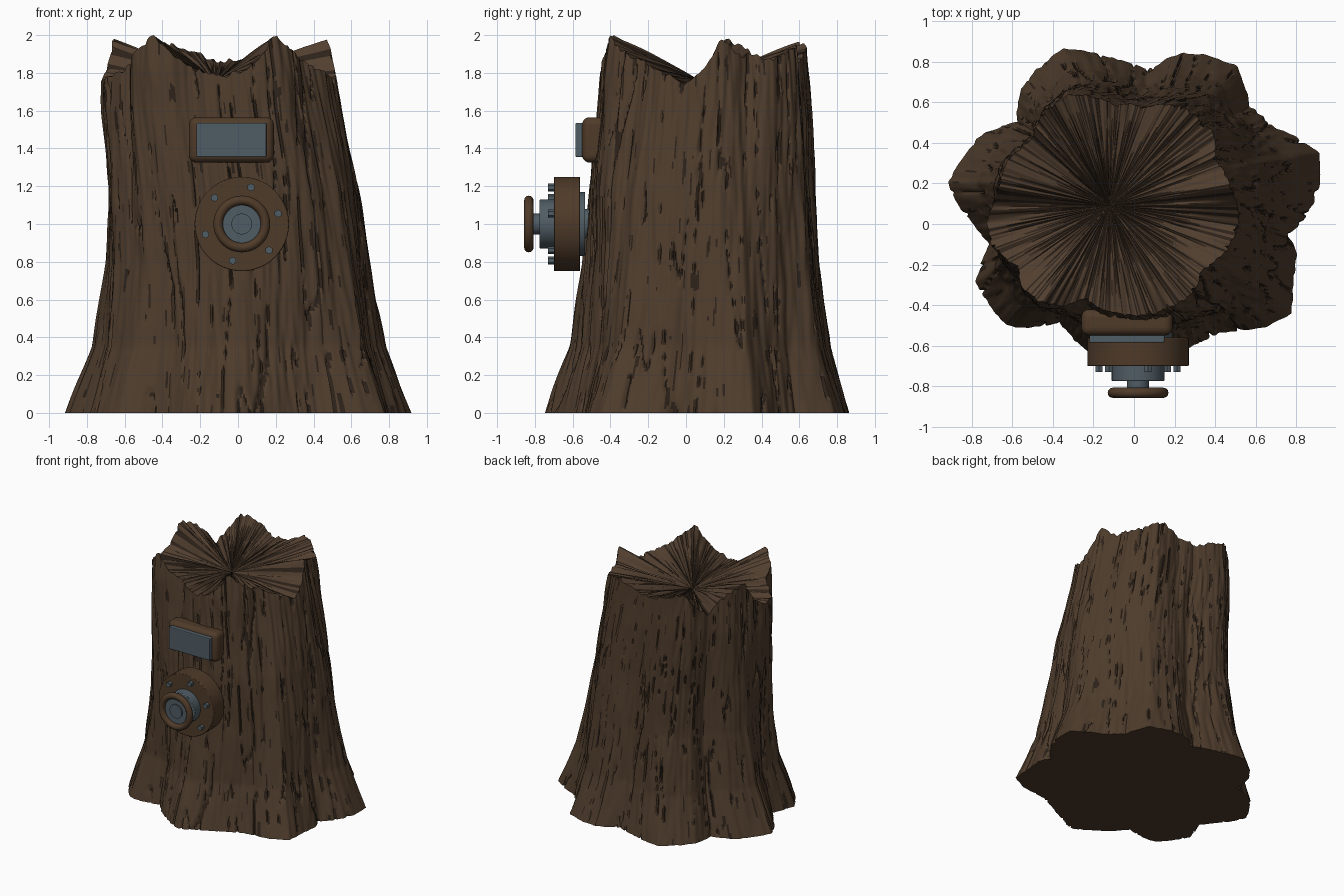
import bpy, bmesh, math, random
from math import pi, sin, cos, atan2, radians
from mathutils import Vector, Matrix, noise

cube = bpy.data.objects.get("Cube")
if cube:
    bpy.data.objects.remove(cube)
random.seed(4)


def material(name, r, g, b):
    m = bpy.data.materials.new(name)
    m.use_nodes = True
    m.diffuse_color = (r, g, b, 1)
    bsdf = m.node_tree.nodes["Principled BSDF"]
    bsdf.inputs["Base Color"].default_value = (r, g, b, 1)
    bsdf.inputs["Roughness"].default_value = 0.9
    return m


BARK = material("bark brown", .076, .045, .025)
FURROW = material("furrow dark brown", .026, .016, .010)
HEART = material("heartwood brown", .084, .050, .029)
WOOD = material("fitting brown", .078, .043, .022)
METAL = material("blue grey metal", .080, .108, .128)


def make_object(name, bm, mats, angle=35):
    mesh = bpy.data.meshes.new(name)
    bmesh.ops.recalc_face_normals(bm, faces=bm.faces)
    bm.to_mesh(mesh)
    bm.free()
    ob = bpy.data.objects.new(name, mesh)
    bpy.context.collection.objects.link(ob)
    for m in mats:
        mesh.materials.append(m)
    bpy.ops.object.select_all(action='DESELECT')
    ob.select_set(True)
    bpy.context.view_layer.objects.active = ob
    bpy.ops.object.shade_smooth_by_angle(angle=radians(angle))
    return ob


def lerp_table(table, x):
    for a, b in zip(table, table[1:]):
        if x <= b[0]:
            f = max(0, (x - a[0]) / (b[0] - a[0]))
            return [p + (q - p) * f for p, q in zip(a[1:], b[1:])]
    return table[-1][1:]


def wrap(table):
    """Repeat a degree table once on each side so that it closes."""
    table = sorted(table)
    last, first = table[-1], table[0]
    return [(last[0] - 360, last[1])] + table + [(first[0] + 360, first[1])]


def polar(points, cx, cy):
    """Radius by angle of an outline around a centre."""
    return wrap([(math.degrees(atan2(y - cy, x - cx)) % 360, math.hypot(x - cx, y - cy))
                 for x, y in points])


# Height, girth, centre x, centre y
TAPER = [(0, 1, 0, .05), (.35, .86, -.005, .07), (.8, .785, -.015, .08),
         (1.2, .745, -.045, .09), (1.6, .70, -.095, .11), (2, .65, -.13, .12)]
# Outlines at the roots and at the broken top
ROOTS = polar([(.91, .35), (.70, .47), (.57, .58), (.51, .78), (.25, .85), (.07, .76),
               (-.08, .81), (-.35, .86), (-.45, .79), (-.56, .67), (-.57, .5), (-.75, .44),
               (-.85, .32), (-.92, .21), (-.82, .03), (-.71, -.1), (-.78, -.29),
               (-.63, -.49), (-.58, -.51), (-.37, -.49), (-.25, -.6), (-.02, -.75),
               (.12, -.69), (.28, -.6), (.42, -.53), (.66, -.5), (.78, -.44), (.78, -.28),
               (.8, -.15), (.77, -.05), (.84, .02), (.91, .17)], 0, .05)
TOP = polar([(.48, .02), (.47, .2), (.39, .32), (.37, .46), (.22, .59), (.03, .57),
             (-.12, .59), (-.33, .64), (-.46, .55), (-.51, .42), (-.64, .3), (-.67, .17),
             (-.73, .02), (-.7, -.1), (-.58, -.2), (-.56, -.31), (-.47, -.39),
             (-.37, -.4), (-.26, -.36), (-.1, -.42), (.1, -.43), (.21, -.4), (.28, -.34),
             (.31, -.23), (.43, -.12)], -.13, .12)
TOP_GIRTH = .66
# Broken rim height by angle
RIM = wrap([(7, 1.98), (16, 1.9), (36, 1.87), (54, 1.95), (70, 1.87), (90, 1.86),
            (108, 1.93), (119, 1.96), (130, 1.85), (141, 1.76), (150, 1.87), (158, 1.93),
            (173, 1.98), (180, 1.83), (191, 1.74), (212, 1.82), (230, 1.94), (238, 2),
            (246, 1.9), (256, 1.82), (274, 1.78), (288, 1.83), (303, 2), (311, 1.92),
            (330, 1.83), (349, 1.74), (358, 1.82)])
COLS, ROWS, RINGS = 480, 90, 9


def grain(a, z, freq, stretch, seed):
    return noise.noise(Vector((cos(a) * freq + seed, sin(a) * freq, z * stretch)))


def crack(a, z):
    """Narrow wandering furrows, one where the noise crosses zero."""
    a += .02 * grain(a, z, 3, 4, 9)
    line = abs(grain(a, z, 9, .9, 3))
    broken = grain(a, z, 6, 3, 20) > -.12
    return max(0, 1 - line / .05) if broken else 0


def bark_point(a, z):
    scale, cx, cy = lerp_table(TAPER, z)
    deg = math.degrees(a) % 360
    low, high = lerp_table(ROOTS, deg)[0], lerp_table(TOP, deg)[0] / TOP_GIRTH
    r = scale * (low + (high - low) * min(1, z / 1.8))
    r += .010 * grain(a, z, 7, 1.2, 1) + .010 * grain(a, z, 24, 4, 5)
    r -= .020 * crack(a, z)
    return Vector((cx + r * cos(a), cy + r * sin(a), z))


# Stump: bark wall, closed base and splintered top
bm = bmesh.new()
angles = [2 * pi * i / COLS for i in range(COLS)]
rims = [min(2, lerp_table(RIM, math.degrees(a))[0] + .025 * grain(a, 0, 17, 1, 7))
        for a in angles]
wall = [[bm.verts.new(bark_point(a, top * j / ROWS)) for a, top in zip(angles, rims)]
        for j in range(ROWS + 1)]
for j in range(ROWS):
    for i in range(COLS):
        k = (i + 1) % COLS
        f = bm.faces.new((wall[j][i], wall[j][k], wall[j + 1][k], wall[j + 1][i]))
        a, z = angles[i], rims[i] * (j + .5) / ROWS
        f.material_index = int(crack(a, z) > .6 or grain(a, z, 34, 5, 31) > .52)
bm.faces.new(wall[0])

heart = Vector((-.12, .09, 1.75))
shades = [random.choice((2, 2, 2, 1)) for _ in range(COLS)]
previous = wall[-1]
for n in range(1, RINGS):
    t = 1 - n / RINGS
    ring = []
    for i, a in enumerate(angles):
        p = heart.lerp(wall[-1][i].co, t)
        p.z += t * (1 - t) * .12 * grain(a, t, 30, 1, 11)
        ring.append(bm.verts.new(p))
    for i in range(COLS):
        k = (i + 1) % COLS
        f = bm.faces.new((previous[i], previous[k], ring[k], ring[i]))
        f.material_index = shades[i]
    previous = ring
tip = bm.verts.new(heart)
for i in range(COLS):
    f = bm.faces.new((previous[i], previous[(i + 1) % COLS], tip))
    f.material_index = shades[i]
make_object("tree_stump", bm, [BARK, FURROW, HEART], 50)


def add_bevel(ob, width, segments):
    mod = ob.modifiers.new("rounding", 'BEVEL')
    mod.width, mod.segments = width, segments


def disc(name, radius, y0, y1, mat, x=.02, z=1.0, sides=48, bevel=0):
    """Cylinder lying along y between y0 and y1."""
    bm = bmesh.new()
    place = Matrix.Translation((x, (y0 + y1) / 2, z)) @ Matrix.Rotation(pi / 2, 4, 'X')
    bmesh.ops.create_cone(bm, cap_ends=True, segments=sides, radius1=radius,
                          radius2=radius, depth=abs(y1 - y0), matrix=place)
    ob = make_object(name, bm, [mat])
    if bevel:
        add_bevel(ob, bevel, 2)


def box(name, x, y, z, mat, bevel):
    bm = bmesh.new()
    bmesh.ops.create_cube(bm, size=1)
    for v in bm.verts:
        for axis, (lo, hi) in enumerate((x, y, z)):
            v.co[axis] = lo + (hi - lo) * (v.co[axis] + .5)
    add_bevel(make_object(name, bm, [mat]), bevel, 5)


# Name plate on its rounded block
box("sign_block", (-.26, .19), (-.55, -.42), (1.325, 1.565), WOOD, .04)
box("sign_plate", (-.22, .15), (-.585, -.53), (1.355, 1.535), METAL, .006)

# Round hatch, its mount and stacked hub
disc("hatch_mount", .08, -.57, -.44, METAL)
disc("hatch_back_ring", .17, -.57, -.535, METAL)
disc("hatch_disc", .25, -.70, -.56, WOOD, bevel=.005)
disc("hub_flange", .13, -.775, -.69, METAL, bevel=.005)
disc("hub_stem", .055, -.835, -.76, METAL)
disc("wheel_web", .105, -.825, -.812, METAL)

# Bolts around the hatch
for i in range(6):
    a = radians(16 + 60 * i)
    disc(f"hatch_bolt_{i + 1}", .021, -.73, -.69, METAL,
         .02 + .2 * cos(a), 1 + .2 * sin(a), 6)

# Hand wheel rim
bpy.ops.mesh.primitive_torus_add(major_radius=.125, minor_radius=.025, major_segments=48,
                                 minor_segments=12, location=(.02, -.832, 1),
                                 rotation=(pi / 2, 0, 0))
wheel = bpy.context.object
wheel.name = "hand_wheel"
wheel.data.materials.append(WOOD)
bpy.ops.object.shade_smooth_by_angle(angle=radians(40))
